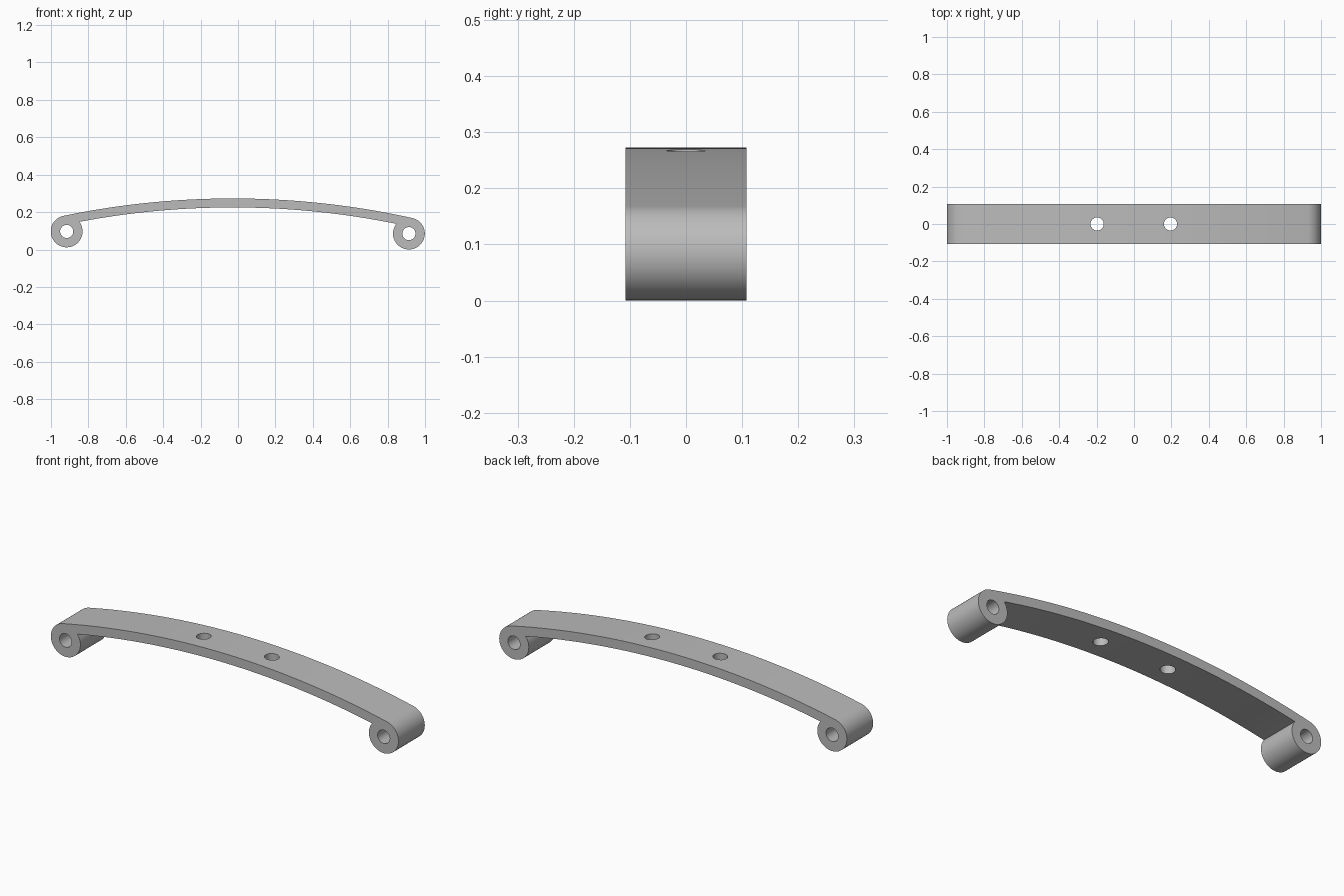
import bpy, bmesh
from math import sin, cos, acos, asin, pi
from mathutils import Vector, Matrix

cube = bpy.data.objects.get("Cube")
if cube:
    bpy.data.objects.remove(cube, do_unlink=True)

HALF_WIDTH = 0.108
APEX = 0.273        # top of the arch
THICK = 0.048       # leaf thickness
EYE_R = 0.085       # rolled eye, outside
HOLE_R = 0.035      # pin and bolt holes
EYE_X, EYE_Z = 0.915, 0.091
TILT = 0.0063       # the whole leaf leans slightly to one end

# Radius of the top arc, tangent to both eyes
drop = APEX - EYE_Z
R = (EYE_X**2 + drop**2 - EYE_R**2) / (2 * (drop - EYE_R))
centre = Vector((0, APEX - R))
reach = R - EYE_R
end = asin(EYE_X / reach)
# Angle on the eye, from its tangent point, where the underside meets it
meet = acos(((R - THICK)**2 - reach**2 - EYE_R**2) / (2 * reach * EYE_R))
# Bearing of that meeting point seen from the arc centre
inner_end = end - asin(EYE_R * sin(meet) / (R - THICK))


def lean(p):
    apex = Vector((0, APEX))
    return apex + Matrix.Rotation(-TILT, 2) @ (p - apex)


def arc(c, r, a, b, n):
    """Points on an arc; angles run clockwise from straight up."""
    return [c + r * Vector((sin(a + (b - a) * i / n), cos(a + (b - a) * i / n)))
            for i in range(n + 1)]


# Side profile: top, right eye, underside, left eye
right_eye, left_eye = Vector((EYE_X, EYE_Z)), Vector((-EYE_X, EYE_Z))
sweep = 2 * pi - meet
outline = arc(centre, R, -end, end, 64)
outline += arc(right_eye, EYE_R, end, end + sweep, 56)[1:]
outline += arc(centre, R - THICK, inner_end, -inner_end, 64)[1:-1]
outline += arc(left_eye, EYE_R, -end - sweep, -end, 56)[:-1]

bm = bmesh.new()
face = bm.faces.new([bm.verts.new((p.x, -HALF_WIDTH, p.y)) for p in map(lean, outline)])
solid = bmesh.ops.extrude_face_region(bm, geom=[face])
bmesh.ops.translate(bm, vec=(0, 2 * HALF_WIDTH, 0),
                    verts=[g for g in solid["geom"] if isinstance(g, bmesh.types.BMVert)])
bmesh.ops.recalc_face_normals(bm, faces=bm.faces)
mesh = bpy.data.meshes.new("arched_leaf")
bm.to_mesh(mesh)
bm.free()
leaf = bpy.data.objects.new("arched_leaf", mesh)
bpy.context.collection.objects.link(leaf)

# Grey metal
steel = bpy.data.materials.new("grey_steel")
steel.use_nodes = True
colour = (0.5, 0.5, 0.5, 1)
steel.diffuse_color = colour
steel.node_tree.nodes["Principled BSDF"].inputs["Base Color"].default_value = colour
mesh.materials.append(steel)


def drill(location, rotation):
    """Cut a round through hole in the leaf."""
    bpy.ops.mesh.primitive_cylinder_add(vertices=40, radius=HOLE_R, depth=0.5,
                                        location=location, rotation=rotation)
    cutter = bpy.context.object
    cutter.name = "hole_cutter"
    cutter.hide_render = True
    cutter.data.materials.append(steel)
    bpy.context.view_layer.objects.active = leaf
    mod = leaf.modifiers.new("hole", "BOOLEAN")
    mod.operation, mod.solver, mod.object = "DIFFERENCE", "EXACT", cutter
    bpy.ops.object.modifier_apply(modifier=mod.name)
    bpy.data.objects.remove(cutter, do_unlink=True)


# Pin holes through the eyes
for eye in (left_eye, right_eye):
    p = lean(eye)
    drill((p.x, 0, p.y), (pi / 2, 0, 0))

# Bolt holes through the middle of the leaf
for x in (-0.197, 0.195):
    drill((x, 0, APEX), (0, 0, 0))

bpy.ops.object.select_all(action="DESELECT")
leaf.select_set(True)
bpy.context.view_layer.objects.active = leaf
bpy.ops.object.shade_smooth_by_angle(angle=pi / 6)
